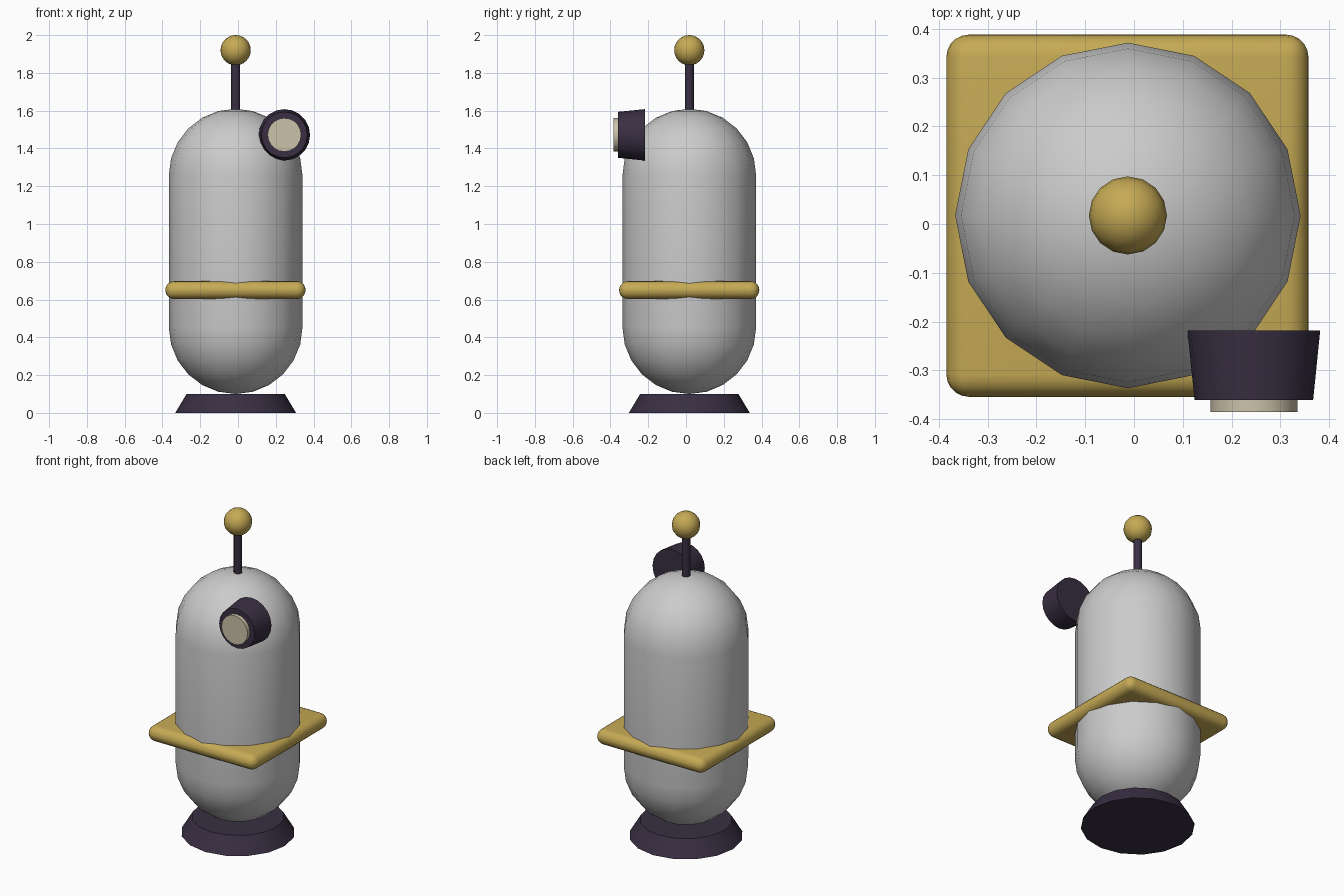
import bpy, bmesh, math
from mathutils import Matrix

if "Cube" in bpy.data.objects:
    bpy.data.objects.remove(bpy.data.objects["Cube"])

CX, CY = -0.0125, 0.0175  # axis of the body


def material(name, rgb):
    m = bpy.data.materials.new(name)
    m.diffuse_color = (*rgb, 1)
    m.use_nodes = True
    m.node_tree.nodes["Principled BSDF"].inputs["Base Color"].default_value = m.diffuse_color
    return m


gold = material("gold", (0.56, 0.40, 0.09))
dark = material("dark", (0.040, 0.028, 0.055))
cream = material("cream", (0.60, 0.54, 0.40))


def finish(obj, mat, angle=35):
    if mat:
        obj.data.materials.append(mat)
    bpy.ops.object.select_all(action='DESELECT')
    obj.select_set(True)
    bpy.context.view_layer.objects.active = obj
    bpy.ops.object.shade_smooth_by_angle(angle=math.radians(angle))
    return obj


def add(name, bm, loc, mat):
    bmesh.ops.recalc_face_normals(bm, faces=bm.faces)
    mesh = bpy.data.meshes.new(name)
    bm.to_mesh(mesh)
    bm.free()
    obj = bpy.data.objects.new(name, mesh)
    bpy.context.collection.objects.link(obj)
    obj.location = loc
    return finish(obj, mat)


def lathe(name, profile, loc, mat=None, sides=16, tilt=0):
    """Turn (radius, height) points around z, then tilt about x."""
    bm = bmesh.new()
    rings = []
    for r, z in profile:
        if r < 1e-5:
            rings.append([bm.verts.new((0, 0, z))] * sides)
        else:
            rings.append([bm.verts.new((r * math.cos(2 * math.pi * i / sides),
                                        r * math.sin(2 * math.pi * i / sides), z))
                          for i in range(sides)])
    for a, b in zip(rings, rings[1:]):
        for i in range(sides):
            j = (i + 1) % sides
            bm.faces.new(list(dict.fromkeys((a[i], a[j], b[j], b[i]))))
    for ring in (rings[0], rings[-1]):
        if ring[0] is not ring[1]:
            bm.faces.new(ring)
    bmesh.ops.rotate(bm, verts=bm.verts, matrix=Matrix.Rotation(tilt, 3, 'X'))
    return add(name, bm, loc, mat)


def arc(r, z, start, end, steps):
    pts = []
    for i in range(steps + 1):
        a = math.radians(start + (end - start) * i / steps)
        pts.append((r * math.cos(a), z + r * math.sin(a)))
    return pts


# Capsule body
R = 0.354
lathe("body", arc(R, 0.10 + R, -90, 0, 6) + arc(R, 1.61 - R, 0, 90, 6), (CX, CY, 0))

# Flared foot
lathe("base", [(0.32, 0), (0.26, 0.1)], (CX, CY, 0), dark)

# Antenna
lathe("antenna_rod", [(0.024, 1.58), (0.024, 1.88)], (CX, CY, 0), dark, 12)
lathe("antenna_ball", arc(0.08, 0, -90, 90, 12), (CX, CY, 1.92), gold)

# Eye facing the front
lathe("eye_housing", [(0.136, 0), (0.1215, 0.143)], (0.2455, -0.218, 1.472),
      dark, 20, math.pi / 2)
lathe("eye_lens", [(0.089, 0), (0.089, 0.055)], (0.2455, -0.33, 1.472),
      cream, 20, math.pi / 2)

# Square belt plate with rounded edges
bm = bmesh.new()
bmesh.ops.create_cube(bm, size=1)
bmesh.ops.scale(bm, vec=(0.742, 0.742, 0.094), verts=bm.verts)
bmesh.ops.bevel(bm, geom=bm.edges[:], offset=0.046, segments=5, profile=0.5,
                affect='EDGES')
add("belt", bm, (-0.0135, 0.017, 0.65), gold)
